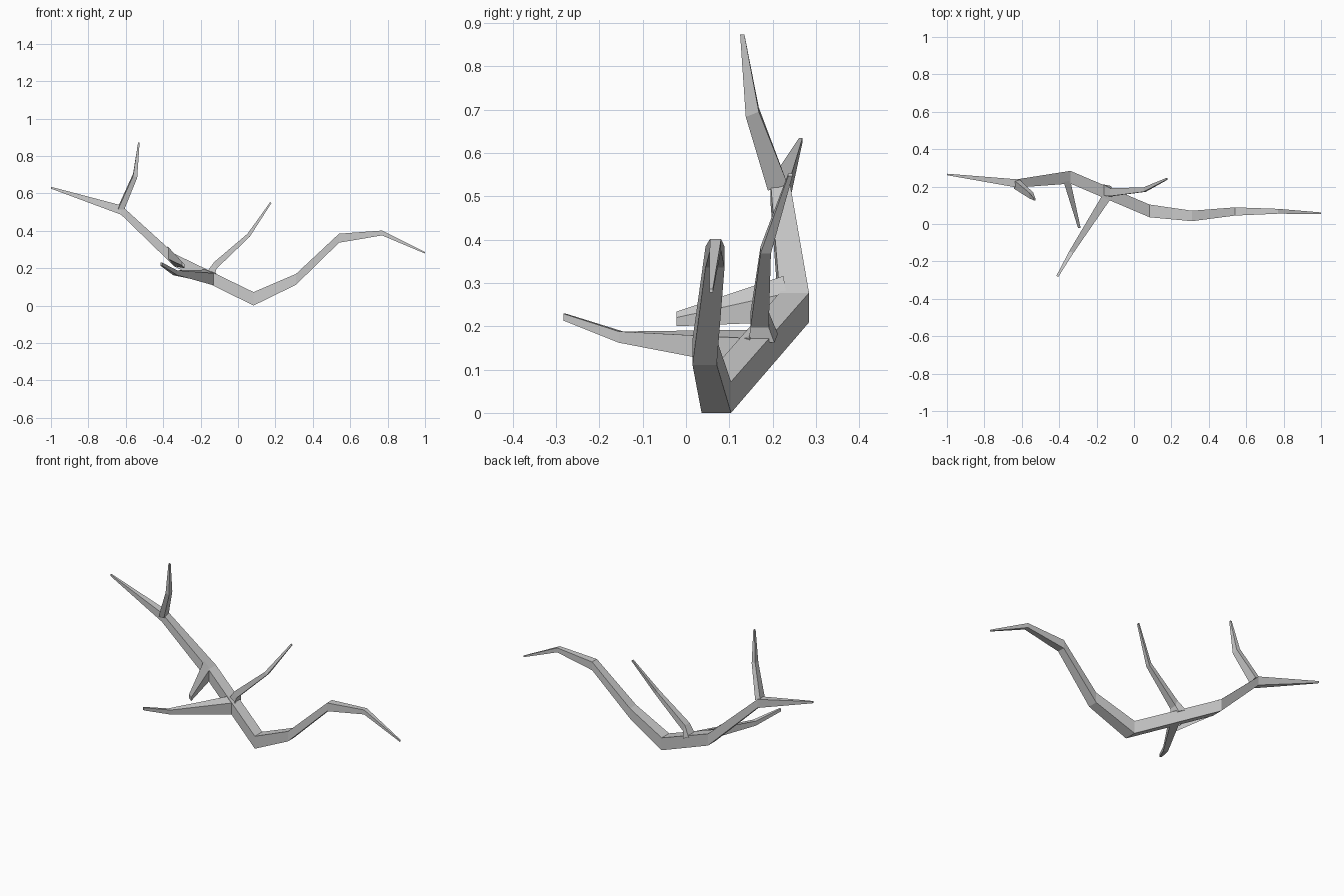
import bpy, bmesh
from mathutils import Vector


def limb(name, rings):
    """Loft a four-sided limb through rings of (centre, half-side u, half-side v)."""
    bm = bmesh.new()
    loops = []
    for c, u, v in rings:
        c, u, v = Vector(c), Vector(u), Vector(v)
        loops.append([bm.verts.new(p) for p in (c - u - v, c + u - v, c + u + v, c - u + v)])
    for a, b in zip(loops, loops[1:]):
        for i in range(4):
            j = (i + 1) % 4
            bm.faces.new((a[i], a[j], b[j], b[i]))
    bm.faces.new(loops[0])
    bm.faces.new(loops[-1])
    bmesh.ops.recalc_face_normals(bm, faces=bm.faces)
    mesh = bpy.data.meshes.new(name)
    bm.to_mesh(mesh)
    bm.free()
    obj = bpy.data.objects.new(name, mesh)
    bpy.context.collection.objects.link(obj)
    return obj


# main bough, left tip to right tip: x, y, z, half width, half height
path = [
    (-1.0, .265, .63, .004, .005),
    (-.625, .217, .511, .022, .025),
    (-.34, .25, .243, .034, .034),
    (.083, .07, .036, .034, .036),
    (.31, .043, .14, .028, .029),
    (.54, .067, .36, .022, .024),
    (.77, .068, .388, .013, .013),
    (1.0, .058, .282, .004, .004),
]
limb("main_bough", [((x, y, z), (0, hy, 0), (0, 0, hz)) for x, y, z, hy, hz in path])

# long twig reaching forward
limb("front_twig", [
    ((-.14, .155, .148), (.024, -.008, -.01), (0, 0, .034)),
    ((-.335, -.15, .175), (.011, -.005, 0), (0, 0, .013)),
    ((-.41, -.28, .221), (.005, -.003, 0), (0, 0, .008)),
])

# short stub on the outer bend
limb("short_stub", [
    ((-.358, .228, .263), (.018, .003, -.02), (0, 0, .033)),
    ((-.292, -.022, .217), (.007, 0, -.007), (0, 0, .01)),
])

# thin twig rising to the right
limb("rising_twig", [
    ((-.145, .178, .172), (.02, -.004, -.01), (0, .03, 0)),
    ((-.121, .17, .215), (.006, 0, -.018), (0, .021, 0)),
    ((.057, .184, .376), (.006, 0, -.008), (0, .012, 0)),
    ((.175, .241, .55), (.003, 0, -.003), (0, .005, 0)),
])

# upright twig at the left fork
limb("upright_twig", [
    ((-.625, .212, .52), (.017, 0, 0), (0, .023, .007)),
    ((-.55, .153, .694), (.011, 0, -.005), (0, .015, .006)),
    ((-.53, .13, .873), (.004, 0, 0), (0, .005, 0)),
])
